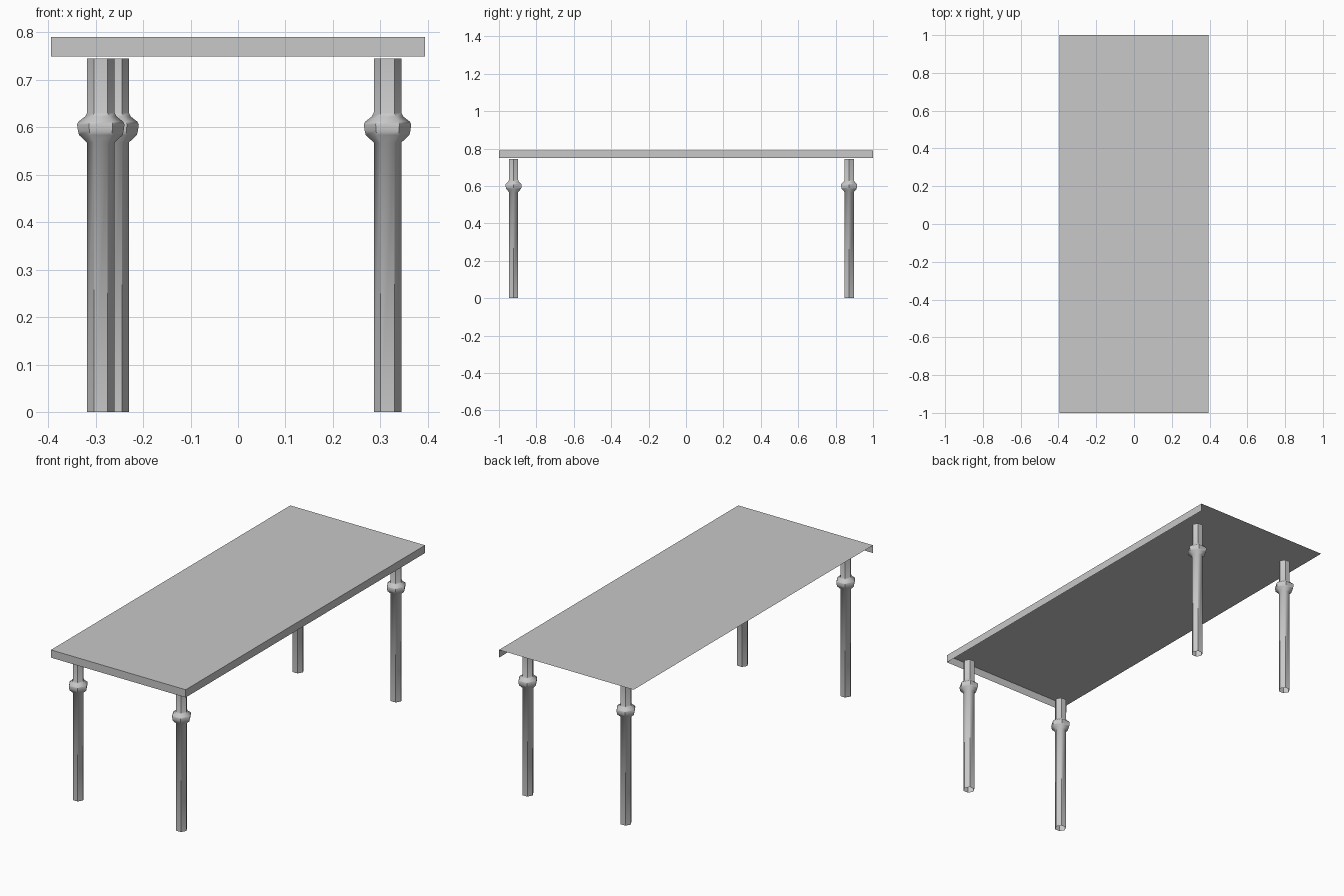
import bpy
import bmesh
from math import cos, sin, tau

cube = bpy.data.objects.get("Cube")
if cube:
    bpy.data.objects.remove(cube, do_unlink=True)

# One plain grey for the whole table
grey = bpy.data.materials.new("light grey")
grey.use_nodes = True
grey.diffuse_color = (0.58, 0.58, 0.58, 1)
grey.node_tree.nodes["Principled BSDF"].inputs["Base Color"].default_value = grey.diffuse_color


def add_object(name, bm, location=(0, 0, 0)):
    mesh = bpy.data.meshes.new(name)
    bm.to_mesh(mesh)
    bm.free()
    mesh.materials.append(grey)
    obj = bpy.data.objects.new(name, mesh)
    obj.location = location
    bpy.context.collection.objects.link(obj)
    return obj


# Tabletop: a thin sheet with an apron on the front and the +x side only
TOP, APRON = 0.79, 0.749
bm = bmesh.new()
bmesh.ops.create_cube(bm, size=1)
bmesh.ops.scale(bm, vec=(0.788, 2, TOP - APRON), verts=bm.verts)
bmesh.ops.translate(bm, vec=(0, 0, (TOP + APRON) / 2), verts=bm.verts)
bm.normal_update()
open_sides = [f for f in bm.faces
              if f.normal.z < -0.5 or f.normal.y > 0.5 or f.normal.x < -0.5]
bmesh.ops.delete(bm, geom=open_sides, context="FACES")
add_object("tabletop", bm)

# Legs: open six-sided tubes with a turned collar; profile is (radius, height)
SIDES = 6
PROFILE = [(0.029, 0), (0.029, 0.568), (0.046, 0.584), (0.048, 0.592),
           (0.05, 0.606), (0.047, 0.612), (0.033, 0.623), (0.029, 0.631),
           (0.029, 0.745)]


def add_leg(name, x, y):
    bm = bmesh.new()
    rings = [[bm.verts.new((r * cos(tau * i / SIDES), r * sin(tau * i / SIDES), z))
              for i in range(SIDES)] for r, z in PROFILE]
    for low, high in zip(rings, rings[1:]):
        for i in range(SIDES):
            j = (i + 1) % SIDES
            bm.faces.new((low[i], low[j], high[j], high[i]))
    leg = add_object(name, bm, (x, y, 0))
    bpy.ops.object.select_all(action="DESELECT")
    leg.select_set(True)
    bpy.context.view_layer.objects.active = leg
    bpy.ops.object.shade_smooth_by_angle(angle=0.8)


add_leg("front_left_leg", 0.315, -0.922)
add_leg("front_right_leg", -0.289, -0.922)
add_leg("back_left_leg", 0.315, 0.872)
add_leg("back_right_leg", -0.259, 0.872)
